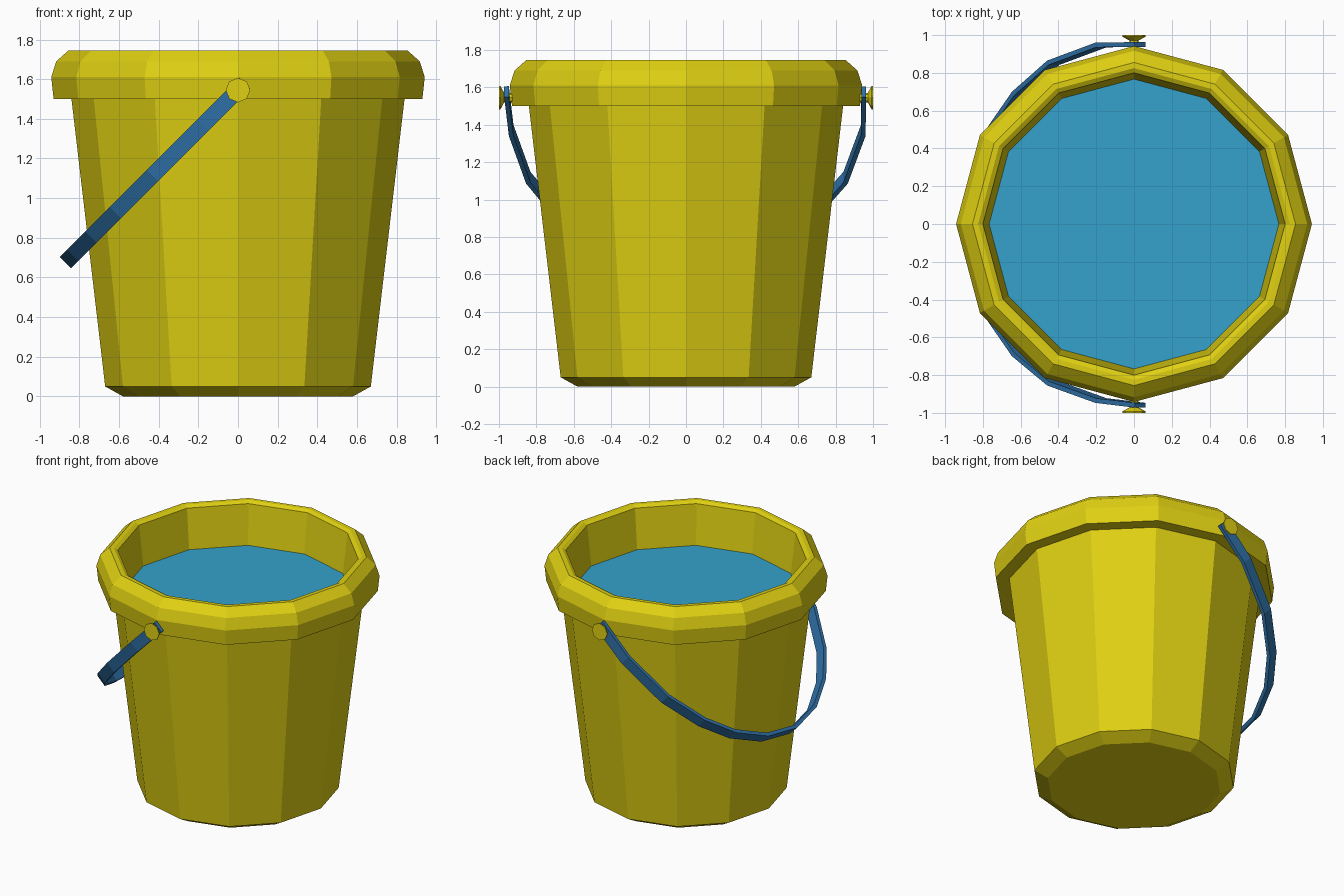
import bpy, bmesh
from math import sin, cos, pi, sqrt
from mathutils import Vector, Matrix

if "Cube" in bpy.data.objects:
    bpy.data.objects.remove(bpy.data.objects["Cube"])


def material(name, rgb):
    m = bpy.data.materials.new(name)
    m.diffuse_color = (*rgb, 1)
    m.use_nodes = True
    m.node_tree.nodes["Principled BSDF"].inputs["Base Color"].default_value = m.diffuse_color
    return m


YELLOW = material("yellow_plastic", (0.74, 0.63, 0.006))
BLUE = material("blue_plastic", (0.03, 0.17, 0.40))
WATER = material("water_blue", (0.035, 0.36, 0.60))


def finish(name, bm, mat):
    bmesh.ops.recalc_face_normals(bm, faces=bm.faces)
    me = bpy.data.meshes.new(name)
    bm.to_mesh(me)
    bm.free()
    me.materials.append(mat)
    ob = bpy.data.objects.new(name, me)
    bpy.context.collection.objects.link(ob)
    return ob


def lathe(name, profile, sides, mat, matrix=None):
    """Revolve (radius, height) points round z and cap both ends."""
    bm = bmesh.new()
    rings = [[bm.verts.new((r * cos(2 * pi * i / sides), r * sin(2 * pi * i / sides), z))
              for i in range(sides)] for r, z in profile]
    for a, b in zip(rings, rings[1:]):
        for i in range(sides):
            j = (i + 1) % sides
            bm.faces.new((a[i], a[j], b[j], b[i]))
    bm.faces.new(rings[0])
    if len(rings) > 1:
        bm.faces.new(rings[-1])
    if matrix:
        bm.transform(matrix)
    return finish(name, bm, mat)


# Hollow bucket with bevelled foot and thick rim
lathe("bucket", [(0.58, 0), (0.67, 0.05), (0.84, 1.5), (0.93, 1.5), (0.942, 1.61),
                 (0.917, 1.69), (0.855, 1.745), (0.825, 1.745), (0.80, 1.73),
                 (0.767, 1.44), (0.61, 0.08)], 12, YELLOW)

# Water surface
lathe("water", [(0.768, 1.44)], 12, WATER)

# Pivot knobs on the front and back
PIVOT_Z = 1.545
for label, sign in (("back", 1), ("front", -1)):
    turn = Matrix.Translation((0, 0, PIVOT_Z)) @ Matrix.Rotation(-sign * pi / 2, 4, 'X')
    lathe(label + "_knob", [(0.025, 0.88), (0.025, 0.972), (0.062, 0.992), (0.062, 1.0)],
          8, YELLOW, turn)

# Handle: flat band hanging at 45 degrees, outline given as (distance from pivot, y)
outer = [(-0.045, 0.963), (0.25, 0.96), (0.61, 0.865), (0.874, 0.70), (1.05, 0.52),
         (1.18, 0.28), (1.232, 0), (1.18, -0.28), (1.05, -0.52), (0.874, -0.70),
         (0.61, -0.855), (0.25, -0.947), (-0.045, -0.972)]
THICK, HALF_WIDTH = 0.025, 0.04
along = Vector((-1, 0, -1)) / sqrt(2)
across = Vector((1, 0, -1)) / sqrt(2)
bm = bmesh.new()
sections = []
for k, p in enumerate(outer):
    a, b = outer[max(k - 1, 0)], outer[min(k + 1, len(outer) - 1)]
    t = Vector((b[0] - a[0], b[1] - a[1])).normalized()
    inner = (p[0] + t.y * THICK, p[1] - t.x * THICK)
    loop = []
    for (s, y), w in ((p, 1), (p, -1), (inner, -1), (inner, 1)):
        loop.append(bm.verts.new(Vector((0, y, PIVOT_Z)) + along * s + across * w * HALF_WIDTH))
    sections.append(loop)
for a, b in zip(sections, sections[1:]):
    for i in range(4):
        j = (i + 1) % 4
        bm.faces.new((a[i], a[j], b[j], b[i]))
bm.faces.new(sections[0])
bm.faces.new(sections[-1])
finish("handle", bm, BLUE)
